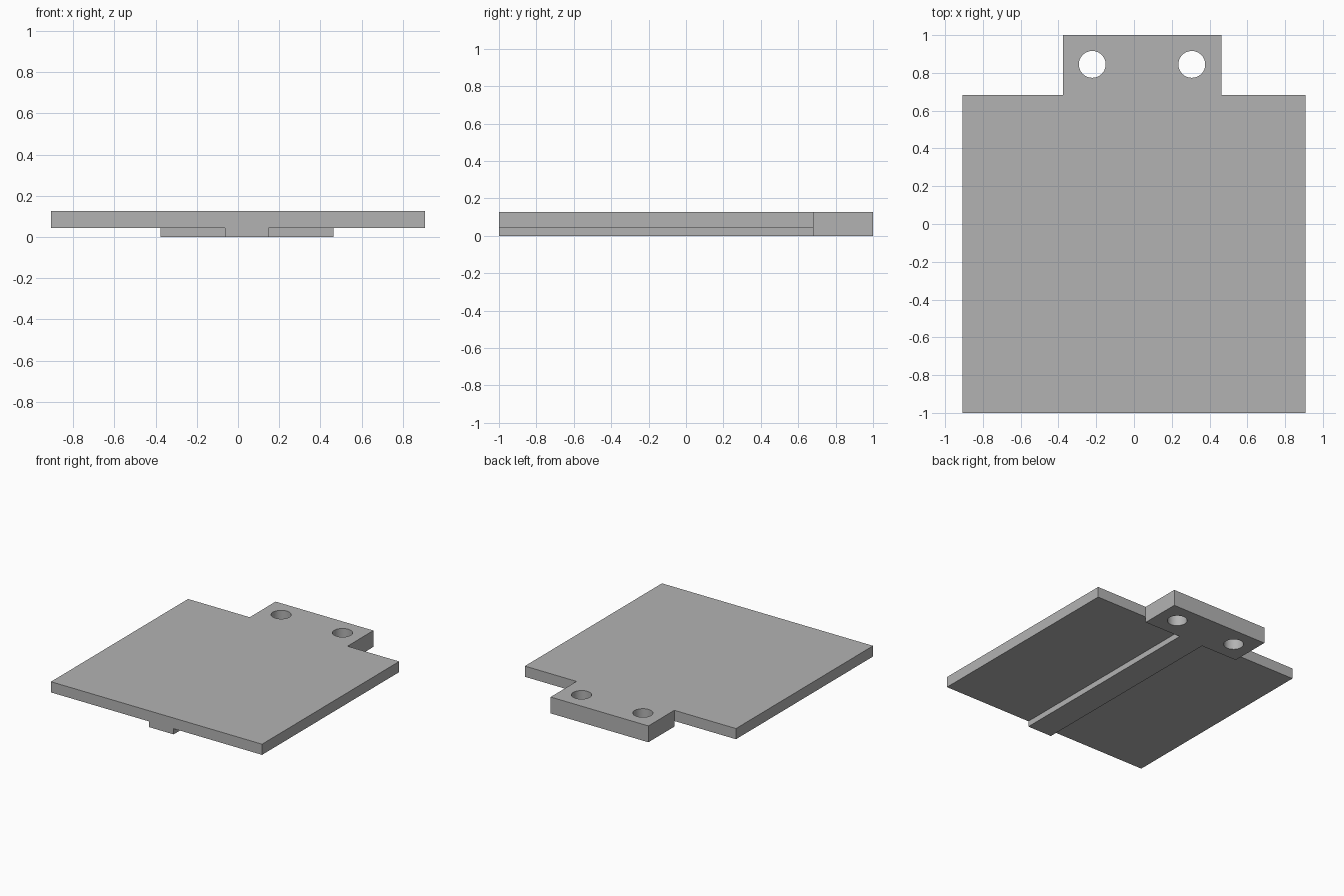
import bpy
import bmesh
import math

default = bpy.data.objects.get("Cube")
if default:
    bpy.data.objects.remove(default, do_unlink=True)

grey = bpy.data.materials.new("plain_grey")
grey.use_nodes = True
colour = (0.45, 0.45, 0.45, 1)
grey.diffuse_color = colour
grey.node_tree.nodes["Principled BSDF"].inputs["Base Color"].default_value = colour

FRONT, SHOULDER, BACK = -1.0, 0.682, 1.0
TAB_LEFT, TAB_RIGHT = -0.377, 0.463
UNDERSIDE, TOP = 0.044, 0.127


def make_object(name, bm):
    mesh = bpy.data.meshes.new(name)
    bmesh.ops.recalc_face_normals(bm, faces=bm.faces)
    bm.to_mesh(mesh)
    bm.free()
    mesh.materials.append(grey)
    obj = bpy.data.objects.new(name, mesh)
    bpy.context.collection.objects.link(obj)
    return obj


def tee_slab(name, x0, x1, z0, z1):
    """Slab from x0 to x1 with the wider or narrower tab at its back."""
    outline = [(x0, FRONT), (x1, FRONT), (x1, SHOULDER), (TAB_RIGHT, SHOULDER),
               (TAB_RIGHT, BACK), (TAB_LEFT, BACK), (TAB_LEFT, SHOULDER), (x0, SHOULDER)]
    bm = bmesh.new()
    face = bm.faces.new([bm.verts.new((x, y, z0)) for x, y in outline])
    result = bmesh.ops.extrude_face_region(bm, geom=[face])
    moved = [v for v in result["geom"] if isinstance(v, bmesh.types.BMVert)]
    bmesh.ops.translate(bm, verts=moved, vec=(0, 0, z1 - z0))
    return make_object(name, bm)


def boolean(target, cutter, operation):
    mod = target.modifiers.new(operation.lower(), "BOOLEAN")
    mod.operation = operation
    mod.solver = "EXACT"
    mod.object = cutter
    bpy.ops.object.select_all(action="DESELECT")
    bpy.context.view_layer.objects.active = target
    target.select_set(True)
    bpy.ops.object.modifier_apply(modifier=mod.name)
    bpy.data.objects.remove(cutter, do_unlink=True)


# Wide plate with its tab, joined to the rib and the thick lower half of the tab
plate = tee_slab("mounting_plate", -0.907, 0.907, UNDERSIDE, TOP)
rib = tee_slab("rib_and_tab_base", -0.063, 0.147, 0, UNDERSIDE)
boolean(plate, rib, "UNION")

# Two screw holes through the tab
for x in (-0.221, 0.306):
    bpy.ops.mesh.primitive_cylinder_add(vertices=48, radius=0.071, depth=1,
                                        location=(x, 0.845, 0))
    drill = bpy.context.object
    drill.hide_render = True
    drill.data.materials.append(grey)
    boolean(plate, drill, "DIFFERENCE")

bpy.ops.object.select_all(action="DESELECT")
bpy.context.view_layer.objects.active = plate
plate.select_set(True)
bpy.ops.object.shade_smooth_by_angle(angle=math.radians(30))
